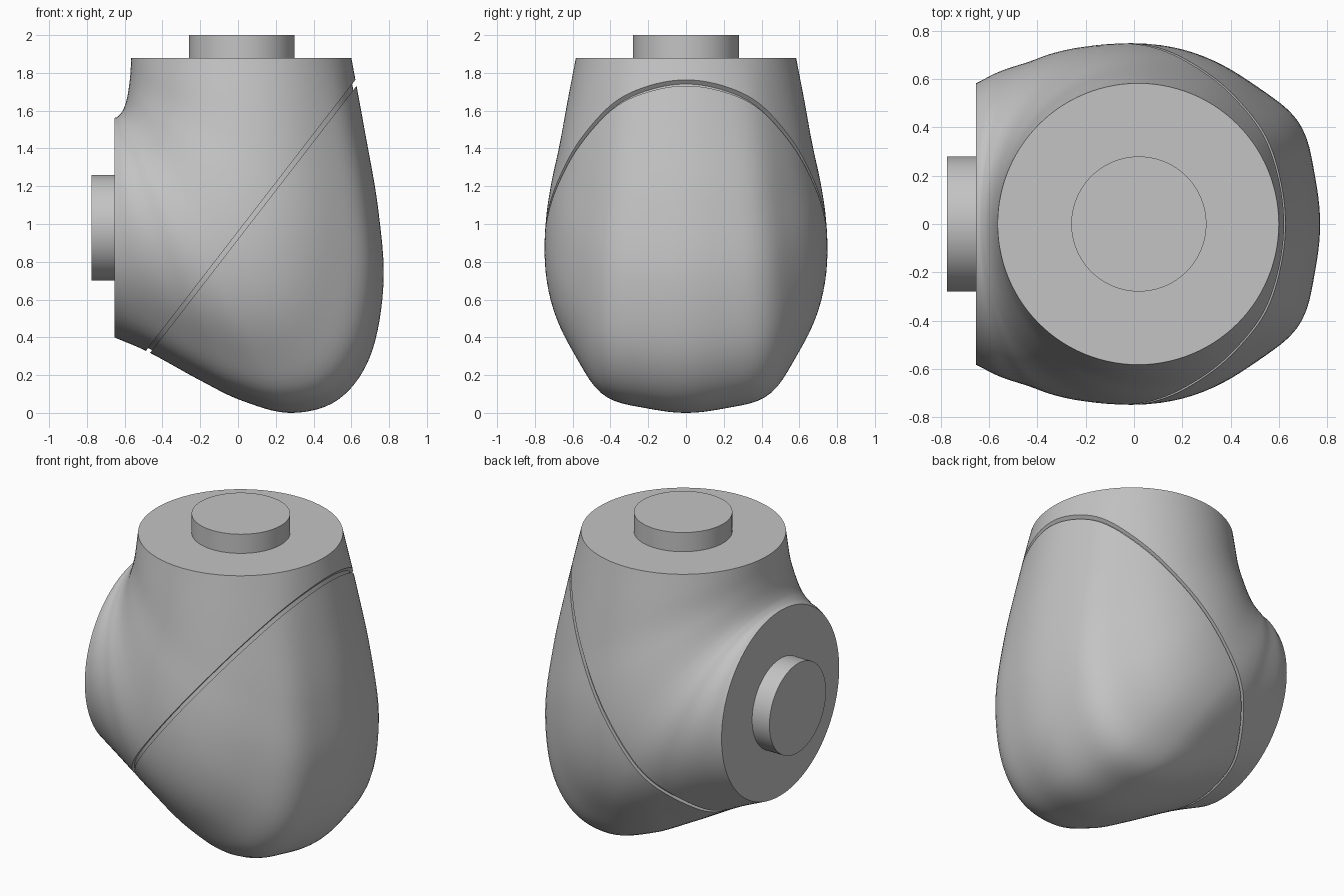
import bpy, bmesh, math
from mathutils import Vector, Matrix

if "Cube" in bpy.data.objects:
    bpy.data.objects.remove(bpy.data.objects["Cube"])

grey = bpy.data.materials.new("plain grey")
grey.diffuse_color = (0.55, 0.55, 0.55, 1)
grey.use_nodes = True
grey.node_tree.nodes["Principled BSDF"].inputs["Base Color"].default_value = grey.diffuse_color

# Section keys, evenly spaced from the side flange round to the top flange
OUTER = [(-.655, .40), (-.47, .32), (-.2, .172), (.02, .065), (.28, .0), (.53, .07),
         (.70, .30), (.77, .68), (.742, 1.08), (.67, 1.5), (.60, 1.88)]
INNER = [(-.655, 1.56), (-.632, 1.573), (-.608, 1.605), (-.587, 1.67), (-.572, 1.77), (-.565, 1.88)]
WIDTH = [(.583,), (.675,), (.738,), (.742,), (.665,), (.583,)]


def spline(keys, t):
    """Evenly spaced Catmull-Rom curve."""
    k = [Vector(p + (0,) * (3 - len(p))) for p in keys]
    k = [2 * k[0] - k[1]] + k + [2 * k[-1] - k[-2]]
    f = t * (len(keys) - 1)
    i = min(int(f), len(keys) - 2)
    f -= i
    a, b, c, d = k[i:i + 4]
    return 0.5 * (2 * b + (c - a) * f + (2 * a - 5 * b + 4 * c - d) * f ** 2
                  + (3 * b - a - 3 * c + d) * f ** 3)


def finish(bm, name):
    bmesh.ops.recalc_face_normals(bm, faces=bm.faces)
    me = bpy.data.meshes.new(name)
    bm.to_mesh(me)
    bm.free()
    me.materials.append(grey)
    ob = bpy.data.objects.new(name, me)
    bpy.context.collection.objects.link(ob)
    bpy.ops.object.select_all(action='DESELECT')
    ob.select_set(True)
    bpy.context.view_layer.objects.active = ob
    bpy.ops.object.shade_smooth_by_angle(angle=math.radians(40))
    return ob


def elbow(inset=0.0, steps=72, sides=112):
    """Loft of round sections fanning through a right angle, flattened at the outside."""
    bm = bmesh.new()
    rings = []
    for s in range(steps + 1):
        t = s / steps
        o, i, w = spline(OUTER, t), spline(INNER, t), spline(WIDTH, t).x - inset
        mid, half = (o + i) / 2, (o - i) / 2
        half *= (half.length - inset) / half.length
        bulge = 0.064 * math.sin(math.pi * t) ** 0.8 if 0 < t < 1 else 0
        ring = []
        for j in range(sides):
            a = 2 * math.pi * j / sides
            off = abs(math.degrees(math.atan2(math.sin(a), math.cos(a))))
            r = 1 + bulge * math.exp(-((off - 33.7) / 13) ** 2)
            p = mid + half * math.cos(a) * r
            ring.append(bm.verts.new((p.x, w * math.sin(a) * r, p.y)))
        rings.append(ring)
    for p, q in zip(rings, rings[1:]):
        for j in range(sides):
            k = (j + 1) % sides
            bm.faces.new((p[j], p[k], q[k], q[j]))
    bm.faces.new(rings[0])
    bm.faces.new(rings[-1])
    return bm


# Slanted seam plane between the two shells
SEAM = Vector((.07, 0, 1.03))
NORMAL = Vector((-1.41, 0, 1.09)).normalized()


def trim(bm, shift, keep_upper):
    cut = bmesh.ops.bisect_plane(bm, geom=bm.verts[:] + bm.edges[:] + bm.faces[:],
                                 plane_co=SEAM + NORMAL * shift, plane_no=NORMAL,
                                 clear_inner=keep_upper, clear_outer=not keep_upper)
    edges = [e for e in cut['geom_cut'] if isinstance(e, bmesh.types.BMEdge)]
    bmesh.ops.holes_fill(bm, edges=edges, sides=0)
    return bm


# Two shells and the recessed band in the seam
finish(trim(elbow(), .012, True), "flanged_shell")
finish(trim(elbow(), -.012, False), "outer_cover")
finish(trim(trim(elbow(.022), -.02, True), .02, False), "seam_band")


# Mounting pegs
def peg(name, matrix):
    bm = bmesh.new()
    bmesh.ops.create_cone(bm, cap_ends=True, segments=96, radius1=.28, radius2=.28,
                          depth=.14, matrix=matrix)
    finish(bm, name)


peg("top_peg", Matrix.Translation((.02, 0, 1.93)))
peg("side_peg", Matrix.Translation((-.705, 0, .98)) @ Matrix.Rotation(math.pi / 2, 4, 'Y'))
